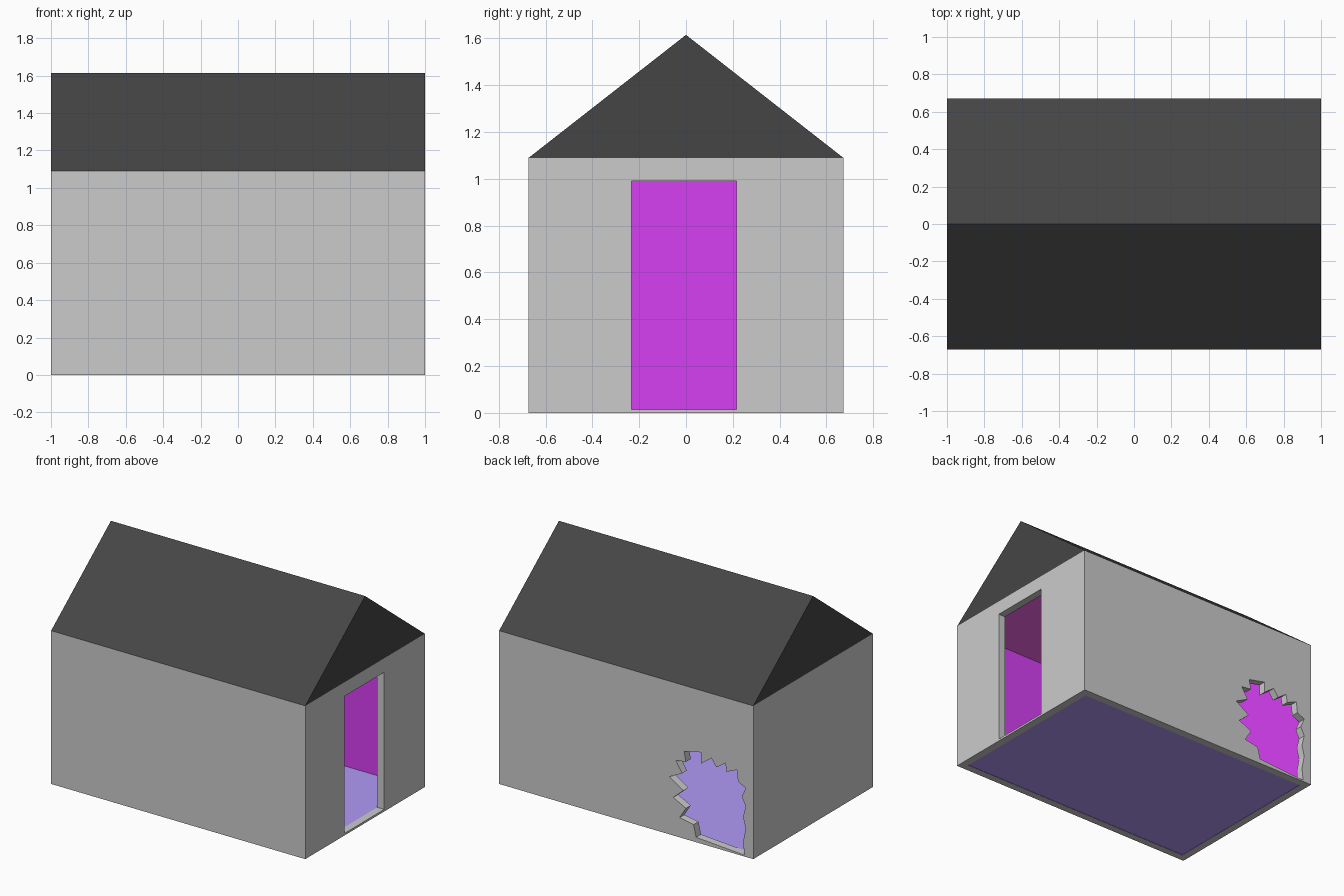
import bpy, bmesh

if "Cube" in bpy.data.objects:
    bpy.data.objects.remove(bpy.data.objects["Cube"])

X, Y, H, RIDGE, T = 1.0, 0.672, 1.09, 1.615, 0.055
IX, IY, IZ = X - T, Y - T, H - T


def material(name, rgb):
    m = bpy.data.materials.new(name)
    m.diffuse_color = (*rgb, 1)
    m.use_nodes = True
    m.node_tree.nodes["Principled BSDF"].inputs["Base Color"].default_value = m.diffuse_color
    return m


def prism(name, points, offset, mat=None):
    """Extrude a planar outline along an offset vector."""
    bm = bmesh.new()
    face = bm.faces.new([bm.verts.new(p) for p in points])
    ext = bmesh.ops.extrude_face_region(bm, geom=[face], use_keep_orig=True)
    verts = [v for v in ext["geom"] if isinstance(v, bmesh.types.BMVert)]
    bmesh.ops.translate(bm, vec=offset, verts=verts)
    bmesh.ops.recalc_face_normals(bm, faces=bm.faces)
    me = bpy.data.meshes.new(name)
    bm.to_mesh(me)
    bm.free()
    ob = bpy.data.objects.new(name, me)
    bpy.context.collection.objects.link(ob)
    if mat:
        me.materials.append(mat)
    return ob


def box(name, x0, x1, y0, y1, z0, z1, mat=None):
    return prism(name, [(x0, y0, z0), (x1, y0, z0), (x1, y1, z0), (x0, y1, z0)],
                 (0, 0, z1 - z0), mat)


def cut(target, cutter):
    mod = target.modifiers.new("cut", "BOOLEAN")
    mod.operation, mod.solver, mod.object = "DIFFERENCE", "EXACT", cutter
    bpy.context.view_layer.objects.active = target
    bpy.ops.object.modifier_apply(modifier=mod.name)
    bpy.data.objects.remove(cutter, do_unlink=True)


grey = material("wall_grey", (0.8, 0.8, 0.8))
purple = material("inner_purple", (0.67, 0.05, 0.9))
magenta = material("ceiling_magenta", (1.0, 0.15, 0.9))
blue = material("floor_blue", (0.44, 0.32, 0.92))
black = material("roof_black", (0.06, 0.06, 0.06))

# Hollow walls with a doorway in the right end
walls = box("walls", -X, X, -Y, Y, 0, H, grey)
cut(walls, box("room_cutter", -IX, IX, -IY, IY, -0.1, IZ))
cut(walls, box("door_cutter", IX - 0.03, X + 0.1, -0.232, 0.215, 0.015, 0.99))

# Jagged hole broken through the back wall: (distance from left end, height)
jagged = [(.07, .01), (.45, .035), (.47, .12), (.58, .14), (.53, .22),
          (.63, .27), (.55, .34), (.66, .41), (.56, .46), (.61, .54),
          (.53, .55), (.545, .62), (.41, .65), (.41, .57), (.33, .63),
          (.29, .575), (.22, .625), (.21, .565), (.13, .60), (.12, .52),
          (.06, .49), (.09, .42), (.06, .36), (.08, .28), (.06, .2), (.08, .1)]
cut(walls, prism("hole_cutter", [(-X + u, IY - 0.03, z) for u, z in jagged],
                 (0, T + 0.1, 0)))

# Colour the inside of the room
me = walls.data
me.materials.clear()
for m in (grey, purple, magenta):
    me.materials.append(m)
for p in me.polygons:
    co = [me.vertices[i].co for i in p.vertices]
    inside = all(abs(c.x) < IX + 1e-3 and abs(c.y) < IY + 1e-3 for c in co)
    p.material_index = 0 if not inside else 2 if p.normal.z < -0.9 else 1

# Floor slab
box("floor", -IX, IX, -IY, IY, 0.002, 0.012, blue)

# Gable roof
prism("roof", [(-X, -Y, H), (-X, Y, H), (-X, 0, RIDGE)], (2 * X, 0, 0), black)
